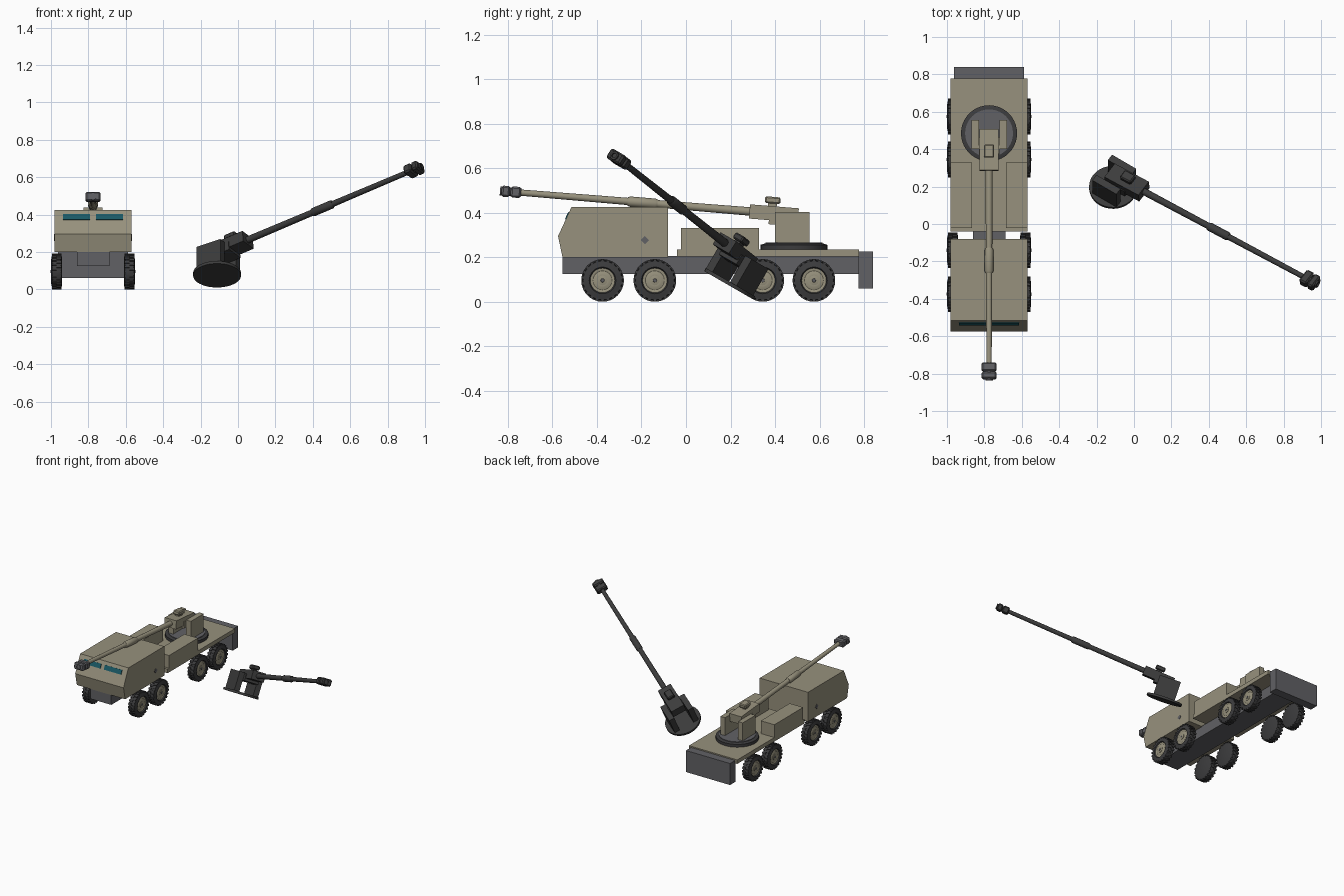
import bpy, bmesh, math
from mathutils import Matrix, Vector

cube = bpy.data.objects.get("Cube")
if cube:
    bpy.data.objects.remove(cube, do_unlink=True)


def material(name, r, g, b):
    m = bpy.data.materials.new(name)
    m.use_nodes = True
    m.diffuse_color = (r, g, b, 1)
    m.node_tree.nodes["Principled BSDF"].inputs["Base Color"].default_value = (r, g, b, 1)
    return m


KHAKI = material("khaki paint", 0.31, 0.285, 0.205)
GREY = material("chassis grey", 0.12, 0.12, 0.13)
RUBBER = material("tyre black", 0.045, 0.045, 0.047)
CHAR = material("scorched black", 0.045, 0.045, 0.045)
GLASS = material("teal glass", 0.01, 0.10, 0.13)
ID = Matrix.Identity(4)
CX = -0.775  # centre line of the truck


def finish(name, bm, mat, matrix=ID, bevel=0, smooth=False):
    bmesh.ops.recalc_face_normals(bm, faces=bm.faces)
    me = bpy.data.meshes.new(name)
    bm.to_mesh(me)
    bm.free()
    ob = bpy.data.objects.new(name, me)
    bpy.context.collection.objects.link(ob)
    ob.matrix_world = matrix
    me.materials.append(mat)
    if bevel:
        mod = ob.modifiers.new("edge", "BEVEL")
        mod.width, mod.segments = bevel, 1
    if smooth:
        bpy.ops.object.select_all(action="DESELECT")
        ob.select_set(True)
        bpy.context.view_layer.objects.active = ob
        bpy.ops.object.shade_smooth_by_angle(angle=math.radians(35))
    return ob


def box(name, x, y, z, mat, matrix=ID, bevel=0):
    """Box from (low, high) pairs on each axis."""
    bm = bmesh.new()
    size = [b - a for a, b in (x, y, z)]
    mid = [(a + b) / 2 for a, b in (x, y, z)]
    bmesh.ops.create_cube(bm, size=1, matrix=Matrix.Translation(mid) @ Matrix.Diagonal((*size, 1)))
    return finish(name, bm, mat, matrix, bevel)


def lathe(name, profile, mat, matrix=ID, segs=32):
    """Revolve (radius, height) points around z and cap both ends."""
    bm = bmesh.new()
    rings = []
    for r, h in profile:
        rings.append([bm.verts.new((r * math.cos(a), r * math.sin(a), h))
                      for a in (math.tau * i / segs for i in range(segs))])
    for lo, hi in zip(rings, rings[1:]):
        for i in range(segs):
            j = (i + 1) % segs
            bm.faces.new((lo[i], lo[j], hi[j], hi[i]))
    bm.faces.new(rings[0])
    bm.faces.new(rings[-1])
    return finish(name, bm, mat, matrix, smooth=True)


def extrude(name, outline, x, mat):
    """Extrude a (y, z) outline across x."""
    bm = bmesh.new()
    ends = [[bm.verts.new((px, y, z)) for y, z in outline] for px in x]
    for e in ends:
        bm.faces.new(e)
    n = len(outline)
    for i in range(n):
        j = (i + 1) % n
        bm.faces.new((ends[0][i], ends[0][j], ends[1][j], ends[1][i]))
    return finish(name, bm, mat)


def wheel(name, side, y):
    # local z points outward from the truck
    m = Matrix.Translation((CX + side * 0.165, y, 0.096)) @ Matrix.Rotation(side * math.pi / 2, 4, "Y")
    lathe(name + "_tyre", [(0.075, 0), (0.087, 0.005), (0.09, 0.015), (0.09, 0.045),
                           (0.087, 0.054), (0.06, 0.06), (0.055, 0.05)], RUBBER, m)
    lathe(name + "_rim", [(0.055, 0.045), (0.055, 0.053), (0.048, 0.053), (0.043, 0.051),
                          (0.03, 0.055), (0.024, 0.055)], KHAKI, m, 24)
    lathe(name + "_hub", [(0.022, 0.05), (0.022, 0.058), (0.012, 0.06)], KHAKI, m, 12)
    lathe(name + "_hub_cap", [(0.01, 0.058), (0.008, 0.062)], GREY, m, 8)
    # tread blocks, staggered in two rows
    bm = bmesh.new()
    count = 22
    for i in range(count * 2):
        turn = Matrix.Rotation(math.tau * i / (count * 2), 4, "Z")
        spot = Matrix.Translation((0.089, 0, 0.017 if i % 2 else 0.043))
        bmesh.ops.create_cube(bm, size=1, matrix=turn @ spot @ Matrix.Diagonal((0.013, 0.014, 0.025, 1)))
    finish(name + "_tread", bm, RUBBER, m)


def gun(name, m, body, metal):
    """Turntable, cheeks and raised gun; local forward is -y."""
    lathe(name + "_turntable", [(0.128, 0), (0.128, 0.016)], metal, m, 40)
    for label, s in (("left", 1), ("right", -1)):
        box(f"{name}_{label}_cheek", sorted((s * 0.055, s * 0.095)), (-0.085, 0.07), (0.01, 0.153), body, m)
    # elevating parts, in a frame pivoted at the trunnion
    up = m @ Matrix.Translation((0, -0.09, 0.147)) @ Matrix.Rotation(math.radians(-4.7), 4, "X")
    box(name + "_breech", (-0.05, 0.05), (-0.11, 0.11), (-0.032, 0.032), body, up)
    box(name + "_cradle", (-0.055, 0.055), (-0.02, 0.07), (-0.05, 0), body, up)
    box(name + "_sight_stem", (-0.016, 0.016), (-0.03, 0.01), (0.03, 0.046), body, up)
    box(name + "_sight", (-0.027, 0.027), (-0.045, 0.025), (0.044, 0.074), body, up, 0.006)
    along = up @ Matrix.Rotation(math.pi / 2, 4, "X")
    lathe(name + "_barrel", [(0.019, 0.1), (0.017, 0.53), (0.014, 1.15)], body, along, 16)
    lathe(name + "_sleeve", [(0.019, 0.525), (0.023, 0.535), (0.023, 0.65), (0.018, 0.66)], body, along, 16)
    box(name + "_muzzle_rear", (-0.041, 0.041), (-1.187, -1.14), (-0.025, 0.025), metal, up, 0.008)
    box(name + "_muzzle_front", (-0.041, 0.041), (-1.228, -1.19), (-0.025, 0.025), metal, up, 0.008)
    lathe(name + "_muzzle_core", [(0.02, 1.14), (0.02, 1.235), (0.012, 1.235), (0.012, 1.2)], metal, along, 16)


# chassis and rear block
box("chassis", (CX - 0.087, CX + 0.087), (-0.555, 0.78), (0.125, 0.205), GREY)
box("rear_block", (CX - 0.187, CX + 0.187), (0.775, 0.84), (0.06, 0.225), GREY)

# cab with sloped nose
NOSE, BROW = Vector((-0.575, 0.295)), Vector((-0.515, 0.425))
extrude("cab", [(-0.08, 0.2), (-0.555, 0.2), NOSE, BROW, (-0.08, 0.425)], (CX - 0.205, CX + 0.205), KHAKI)

# windscreen panes lying on the slope, and side badges
slope = BROW - NOSE
tilt = math.atan2(slope.y, slope.x)
centre = NOSE + slope * 0.7
for label, s in (("left", 1), ("right", -1)):
    pane = Matrix.Translation((CX + s * 0.088, centre.x, centre.y)) @ Matrix.Rotation(tilt, 4, "X")
    box(label + "_windscreen", (-0.073, 0.073), (-0.017, 0.017), (-0.004, 0.004), GLASS, pane)
    badge = Matrix.Translation((CX + s * 0.205, -0.185, 0.277)) @ Matrix.Rotation(math.pi / 4, 4, "X")
    box(label + "_cab_handle", (-0.003, 0.003), (-0.013, 0.013), (-0.013, 0.013), GREY, badge)

# rear deck and stowage boxes
box("deck", (CX - 0.205, CX + 0.205), (-0.04, 0.778), (0.203, 0.234), KHAKI)
for label, s in (("left", 1), ("right", -1)):
    box(label + "_stowage_box", sorted((CX + s * 0.09, CX + s * 0.205)), (-0.022, 0.328), (0.23, 0.332), KHAKI)
    for i, y in enumerate((-0.375, -0.14, 0.345, 0.575)):
        wheel(f"{label}_wheel_{i + 1}", s, y)

# ring on the deck with the mounted gun
mount = Matrix.Translation((CX, 0.485, 0.25))
lathe("turret_ring", [(0.15, -0.018), (0.15, 0.006), (0.13, 0.012)], RUBBER, mount, 40)
gun("mounted_gun", mount, KHAKI, GREY)

# scorched gun lying beside the truck
wreck = (Matrix.Translation((-0.112, 0.192, 0.074)) @ Matrix.Rotation(math.radians(-30), 4, "X")
         @ Matrix.Rotation(math.radians(56), 4, "Z"))
gun("wrecked_gun", wreck, CHAR, CHAR)
